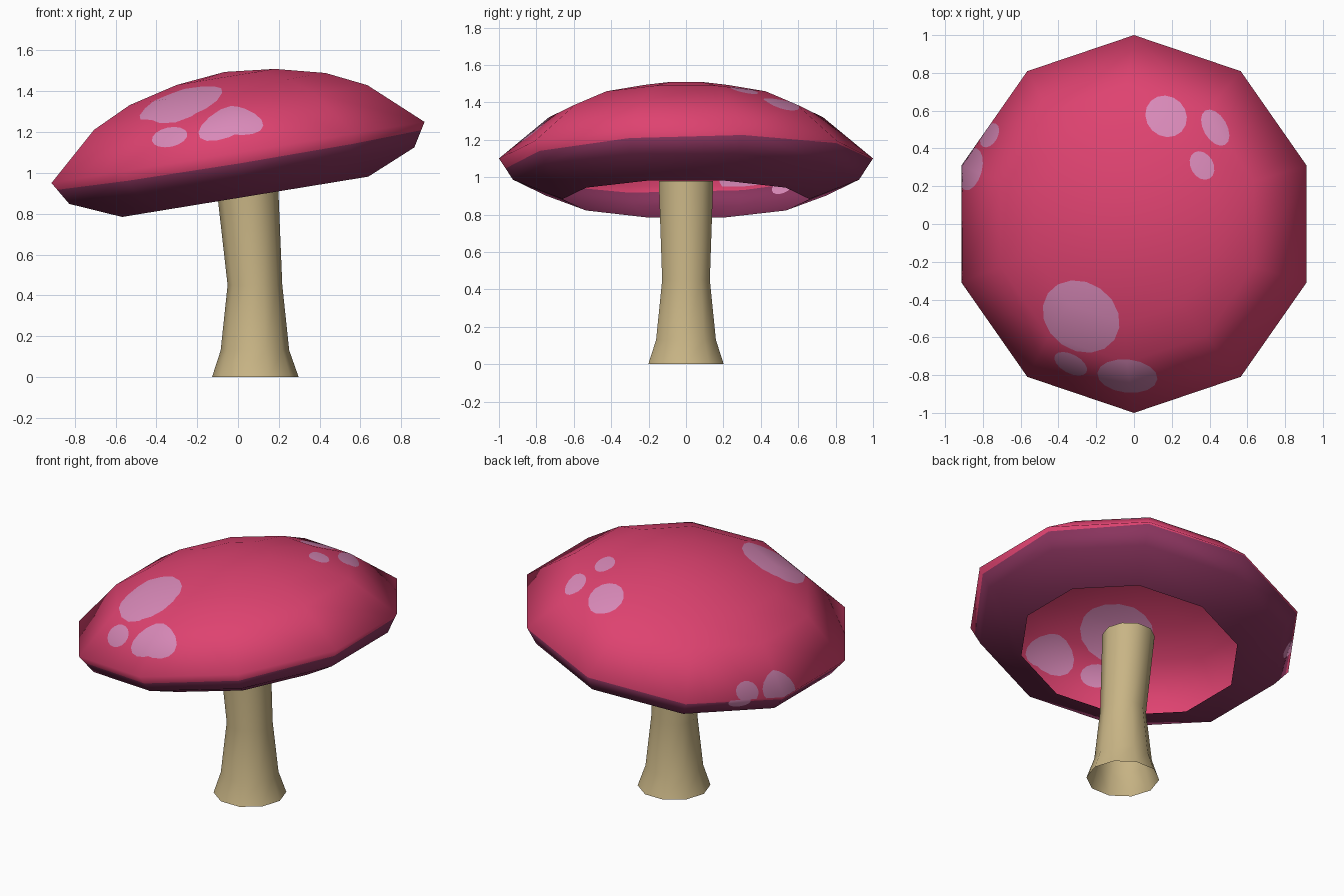
import bpy, bmesh, math
from mathutils import Matrix, Vector
from mathutils.bvhtree import BVHTree
from mathutils.interpolate import poly_3d_calc

if "Cube" in bpy.data.objects:
    bpy.data.objects.remove(bpy.data.objects["Cube"])


def material(name, rgb):
    m = bpy.data.materials.new(name)
    m.diffuse_color = (*rgb, 1)
    m.use_nodes = True
    m.node_tree.nodes["Principled BSDF"].inputs["Base Color"].default_value = m.diffuse_color
    return m


PINK = material("cap_pink", (0.73, 0.055, 0.162))
PLUM = material("underside_plum", (0.25, 0.034, 0.11))
SPOT = material("spot_lilac", (0.69, 0.25, 0.48))
TAN = material("stem_tan", (0.58, 0.46, 0.235))


def lathe(bm, rings, start, apex=None):
    """Ten-sided skin through rings of (centre x, radius, z)."""
    loops = []
    for cx, r, z in rings:
        loops.append([bm.verts.new((cx + r * math.cos(start + math.tau * i / 10),
                                    r * math.sin(start + math.tau * i / 10), z))
                      for i in range(10)])
    for a, b in zip(loops, loops[1:]):
        for i in range(10):
            j = (i + 1) % 10
            bm.faces.new((a[i], a[j], b[j], b[i]))
    if apex is not None:
        tip = bm.verts.new((0, 0, apex))
        for i in range(10):
            bm.faces.new((loops[-1][i], loops[-1][(i + 1) % 10], tip))


def finish(bm, name, mats):
    me = bpy.data.meshes.new(name)
    bm.to_mesh(me)
    for m in mats:
        me.materials.append(m)
    me.shade_smooth()
    ob = bpy.data.objects.new(name, me)
    bpy.context.collection.objects.link(ob)
    return ob


def bisect(bm, faces, co, no):
    """Cut the given faces by a plane and return all resulting faces."""
    geom = set(faces)
    for f in faces:
        geom.update(f.edges)
        geom.update(f.verts)
    res = bmesh.ops.bisect_plane(bm, geom=list(geom), dist=1e-5,
                                 plane_co=co, plane_no=no)
    return [g for g in res["geom"] if isinstance(g, bmesh.types.BMFace)]


def cut_spot(bm, x, y, rx, ry, rot, side):
    """Cut an ellipse, seen from above, into faces facing up (1) or down (-1)."""
    bm.normal_update()
    inside = [f for f in bm.faces if f.normal.z * side > 0.02]
    n, turn = 16, math.radians(rot)
    pts = []
    for i in range(n):
        a = math.tau * i / n
        u, v = rx * math.cos(a), ry * math.sin(a)
        pts.append(Vector((x + u * math.cos(turn) - v * math.sin(turn),
                           y + u * math.sin(turn) + v * math.cos(turn), 0)))
    for i in range(n):
        p, q = pts[i], pts[(i + 1) % n]
        out = Vector((q.y - p.y, p.x - q.x, 0)).normalized()
        inside = [f for f in bisect(bm, inside, p, out)
                  if (f.calc_center_median() - p).dot(out) < 0]
    for f in inside:
        f.material_index = 2


# Cap: open shell with inturned underside, tilted up towards +x
tilt = Matrix.Translation((0, 0, 1.10)) @ Matrix.Rotation(math.radians(-9.3), 4, 'Y')
cap = bmesh.new()
lathe(cap, [(0, 0.66, -0.22), (0, 0.925, -0.115), (0, 1, 0),
            (0, 0.733, 0.223), (0, 0.525, 0.315), (0, 0.263, 0.375)],
      math.pi / 2, apex=0.40)
bmesh.ops.transform(cap, matrix=tilt @ Matrix.Diagonal((0.974, 1, 1, 1)), verts=cap.verts)
bmesh.ops.triangulate(cap, faces=cap.faces[:])
cap.normal_update()
clean = cap.copy()
clean.normal_update()
clean.faces.ensure_lookup_table()

# Colour border just under the rim
co = tilt @ Vector((0, 0, -0.03))
no = tilt.to_3x3() @ Vector((0, -0.025, 1)).normalized()
bisect(cap, cap.faces[:], co, no)
for f in cap.faces:
    f.material_index = 0 if (f.calc_center_median() - co).dot(no) > 0 else 1

# Spots: x, y, radii, rotation, facing
for spot in [(0.17, 0.57, 0.115, 0.105, -45, 1),
             (0.43, 0.51, 0.105, 0.062, -60, 1),
             (0.36, 0.31, 0.08, 0.06, -60, 1),
             (-0.28, -0.49, 0.215, 0.18, -35, 1),
             (-0.335, -0.74, 0.095, 0.05, -28, 1),
             (-0.035, -0.805, 0.16, 0.088, -6, 1),
             (-0.865, 0.29, 0.115, 0.06, 75, 1),
             (-0.765, 0.47, 0.07, 0.043, 60, 1),
             (-0.745, 0.52, 0.07, 0.035, 56, -1)]:
    cut_spot(cap, *spot)
cap_ob = finish(cap, "mushroom_cap", [PINK, PLUM, SPOT])

# Keep the uncut cap's smooth shading across the spot cuts
tree = BVHTree.FromBMesh(clean)
normals = []
for v in cap_ob.data.vertices:
    loc, _, idx, _ = tree.find_nearest(v.co)
    fv = clean.faces[idx].verts
    w = poly_3d_calc([p.co for p in fv], loc)
    normals.append(sum((p.normal * k for p, k in zip(fv, w)), Vector()).normalized())
cap_ob.data.normals_split_custom_set_from_vertices(normals)

# Stem: flared open tube, leaning slightly at the top
stem = bmesh.new()
lathe(stem, [(0.085, 0.212, 0), (0.083, 0.168, 0.13),
             (0.083, 0.134, 0.45), (0.042, 0.153, 0.98)], 0)
finish(stem, "mushroom_stem", [TAN])
